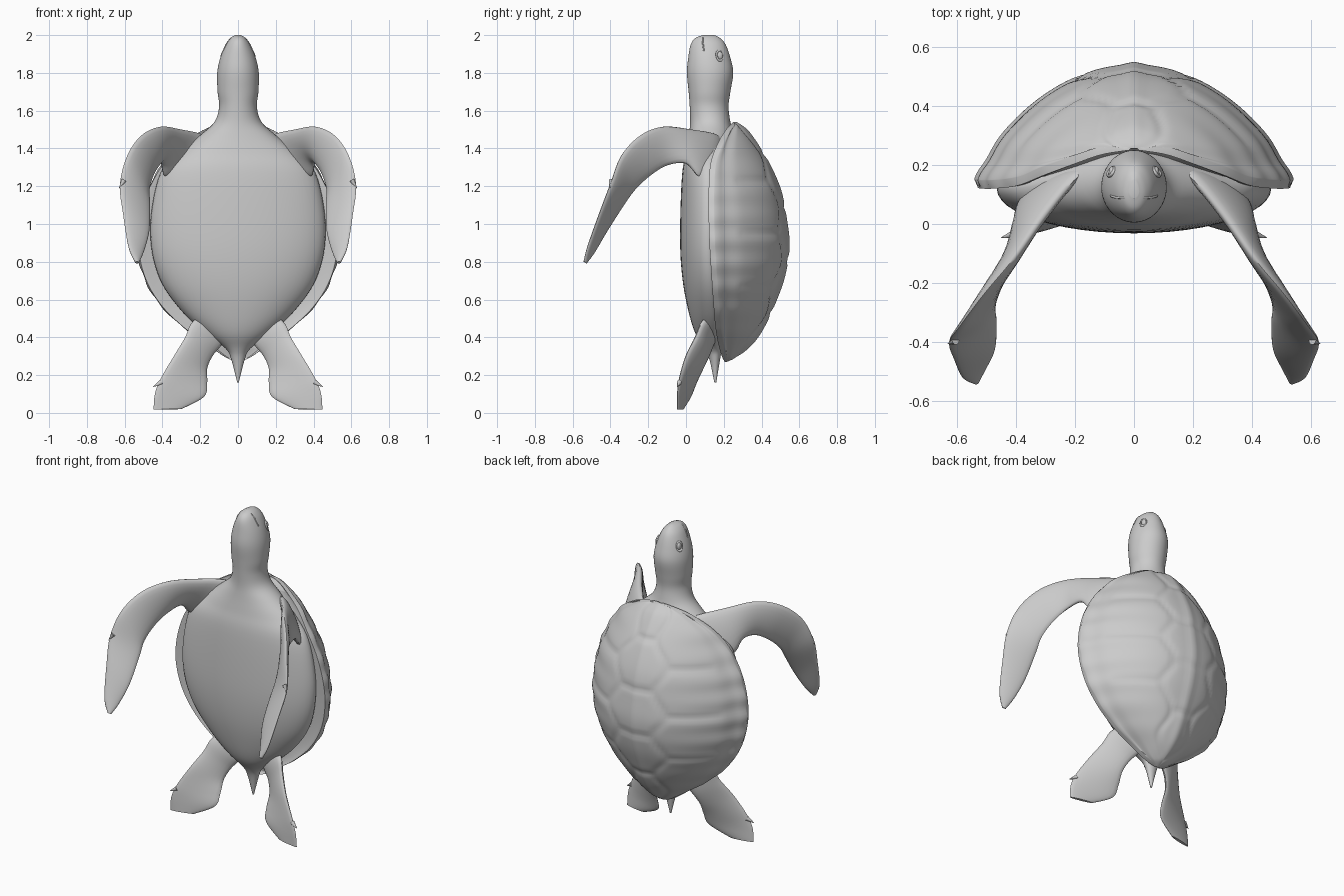
import bpy, bmesh, math
from mathutils import Vector

cube = bpy.data.objects.get("Cube")
if cube:
    bpy.data.objects.remove(cube, do_unlink=True)

grey = bpy.data.materials.new("plain grey")
grey.use_nodes = True
grey.diffuse_color = (0.6, 0.6, 0.6, 1)
grey.node_tree.nodes["Principled BSDF"].inputs["Base Color"].default_value = (0.6, 0.6, 0.6, 1)


def smooth_rows(rows, steps):
    """Catmull-Rom interpolation of every column through the given rows."""
    out = []
    last = len(rows) - 1
    for i in range(last):
        a, b = rows[max(i - 1, 0)], rows[i]
        c, d = rows[i + 1], rows[min(i + 2, last)]
        for s in range(steps):
            t = s / steps
            out.append([0.5 * (2 * q + (r - p) * t + (2 * p - 5 * q + 4 * r - v) * t * t
                               + (3 * q - p - 3 * r + v) * t ** 3)
                        for p, q, r, v in zip(a, b, c, d)])
    out.append(list(rows[last]))
    return out


def finish(name, bm, mirror=False, angle=60):
    """Turn a bmesh into a smooth, optionally mirrored, grey object."""
    bmesh.ops.recalc_face_normals(bm, faces=bm.faces)
    mesh = bpy.data.meshes.new(name)
    bm.to_mesh(mesh)
    bm.free()
    mesh.materials.append(grey)
    obj = bpy.data.objects.new(name, mesh)
    bpy.context.collection.objects.link(obj)
    bpy.ops.object.select_all(action="DESELECT")
    obj.select_set(True)
    bpy.context.view_layer.objects.active = obj
    bpy.ops.object.shade_smooth_by_angle(angle=math.radians(angle))
    if mirror:
        mod = obj.modifiers.new("Mirror", "MIRROR")
        mod.use_mirror_merge = False
    return obj


def loft(name, rings, mirror=False, angle=60):
    """Skin a list of closed rings and cap both ends."""
    bm = bmesh.new()
    loops = [[bm.verts.new(p) for p in ring] for ring in rings]
    n = len(loops[0])
    for a, b in zip(loops, loops[1:]):
        for i in range(n):
            j = (i + 1) % n
            bm.faces.new((a[i], a[j], b[j], b[i]))
    bm.faces.new(loops[0])
    bm.faces.new(loops[-1])
    return finish(name, bm, mirror, angle)


# Body: head, neck, belly and tail in one skin (z, half width, front, middle, back)
body_rows = [
    (2.0, .015, .09, .11, .15), (1.985, .04, .05, .11, .18), (1.95, .066, .025, .12, .21),
    (1.88, .094, .012, .12, .235), (1.8, .11, .005, .125, .25), (1.7, .108, .014, .12, .235),
    (1.62, .1, .02, .12, .225), (1.54, .125, .022, .13, .235), (1.47, .2, .015, .13, .25),
    (1.38, .31, 0, .13, .23), (1.27, .41, -.02, .12, .2), (1.05, .46, -.03, .12, .2),
    (.85, .455, -.03, .12, .2), (.68, .4, -.015, .13, .2), (.53, .29, .015, .14, .2),
    (.42, .17, .05, .145, .2), (.34, .065, .1, .15, .19), (.28, .035, .125, .155, .18),
    (.16, .004, .15, .155, .16),
]


def body_ring(z, w, front, mid, back, n=48):
    ring = []
    for i in range(n):
        a = math.tau * i / n
        depth = back - mid if math.cos(a) > 0 else mid - front
        ring.append((w * math.sin(a), mid + depth * math.cos(a), z))
    return ring


loft("body", [body_ring(*r) for r in smooth_rows(body_rows, 5)])

# Shell: domed back with a flared rim (z, half width, rim depth, back depth)
shell_rows = [
    (1.54, .015, .25, .265), (1.525, .11, .235, .285), (1.49, .2, .205, .325),
    (1.42, .31, .165, .375), (1.32, .4, .13, .435), (1.18, .48, .12, .495),
    (1.03, .525, .12, .525), (.88, .535, .125, .54), (.72, .5, .135, .515),
    (.58, .42, .145, .465), (.46, .3, .155, .41), (.37, .175, .17, .35),
    (.3, .075, .19, .27), (.27, .01, .205, .215),
]


def bump(d, width):
    return math.exp(-(d / width) ** 2)


def scute_groove(x, z, u, w):
    """Depth of the shallow seams between the shell plates."""
    side = .3 * w + .035 * math.cos(math.tau * (z - .95) / .28)
    depth = bump(abs(x) - side, .018)
    if abs(x) < side:
        seams = (1.37, 1.09, .81, .53)
    else:
        seams = (1.23, .95, .67)
    if abs(u) < .86:
        depth = max([depth] + [bump(z - s, .018) for s in seams])
    return .008 * depth * min(1, 4 * (1 - abs(u)))


def shell_ring(z, w, rim, back, n=72):
    lip = min(.03, (back - rim) / 2)
    scallop = 1 + .008 * math.sin(z * 50)
    ring = []
    for i in range(n + 1):
        a = math.pi * (i / n - .5)
        u = math.sin(a)
        rise = (back - rim - lip) * max(math.cos(a), 0) ** 1.6
        y = rim + lip + rise - lip * .5 * bump(abs(u) - .93, .05)
        y -= scute_groove(w * u, z, u, w)
        y += lip * .3 * bump(w * u, .03)
        ring.append((w * u * scallop, y, z))
    for u, y in ((.985, 0), (.94, .1), (.85, .6), (.5, .8)):
        ring.append((w * u, rim + lip * y, z))
    for u, y in ((.5, .8), (.85, .6), (.94, .1), (.985, 0)):
        ring.append((-w * u, rim + lip * y, z))
    return ring


loft("shell", [shell_ring(*r) for r in smooth_rows(shell_rows, 8)])


def flipper(name, rows, thick_root, thick_tip, n=20):
    """Skin a flat limb between a leading edge and a trailing edge."""
    rows = smooth_rows(rows, 6)
    lead = [Vector(r[:3]) for r in rows]
    trail = [Vector(r[3:]) for r in rows]
    mids = [(a + b) / 2 for a, b in zip(lead, trail)]
    rings = []
    last = len(rows) - 1
    for i, m in enumerate(mids):
        along = mids[min(i + 1, last)] - mids[max(i - 1, 0)]
        half = (lead[i] - trail[i]) / 2
        t = i / last
        normal = half.cross(along).normalized() * (thick_root * (1 - t) + thick_tip * t)
        rings.append([m + half * math.cos(math.tau * k / n) + normal * math.sin(math.tau * k / n)
                      for k in range(n)])
    loft(name, rings, mirror=True)


# Front flippers: reach forward and hang down
flipper("front_flippers", [
    (.12, .19, 1.43, .34, .11, 1.25), (.19, .16, 1.475, .39, .065, 1.255),
    (.3, .03, 1.5, .405, 0, 1.32), (.41, -.12, 1.515, .42, -.1, 1.31),
    (.51, -.24, 1.47, .45, -.19, 1.255), (.585, -.34, 1.365, .47, -.27, 1.18),
    (.625, -.4, 1.21, .465, -.33, 1.1), (.608, -.46, 1.05, .47, -.42, .96),
    (.58, -.52, .88, .5, -.485, .85), (.545, -.538, .8, .525, -.53, .793),
], .038, .01)

# Hind flippers: short paddles spreading out below
flipper("hind_flippers", [
    (.2, .12, .52, .06, .16, .4), (.25, .08, .47, .09, .14, .355),
    (.28, .05, .4, .135, .12, .3), (.34, 0, .3, .163, .09, .235),
    (.41, -.035, .18, .163, .055, .16), (.44, -.045, .1, .18, .025, .085),
    (.447, -.045, .018, .3, -.015, .02),
], .032, .01)


# Claws on the outer edge of each flipper
def claw(name, base, direction):
    bm = bmesh.new()
    direction = Vector(direction).normalized()
    turn = direction.to_track_quat("Z", "Y").to_matrix().to_4x4()
    turn.translation = Vector(base)
    bmesh.ops.create_cone(bm, cap_ends=True, segments=10, radius1=.014, radius2=.001,
                          depth=.05, matrix=turn)
    finish(name, bm, mirror=True)


claw("front_claws", (.617, -.4, 1.21), (.5, -.2, -.8))
claw("hind_claws", (.428, -.04, .15), (.7, -.2, -.4))

# Eyes with raised lids
bm = bmesh.new()
bmesh.ops.create_uvsphere(bm, u_segments=20, v_segments=12, radius=.02)
for v in bm.verts:
    v.co = Vector((v.co.x * .6, v.co.y, v.co.z * 1.2)) + Vector((.074, .175, 1.89))
finish("eyes", bm, mirror=True)

out = Vector((.8, .55, .25)).normalized()
side = out.cross(Vector((0, 0, 1))).normalized()
up = side.cross(out)
rings = []
for i in range(24):
    a = math.tau * i / 24
    spoke = side * math.cos(a) * .8 + up * math.sin(a) * 1.2
    rings.append([Vector((.077, .177, 1.89)) + spoke * (.022 + .006 * math.cos(b))
                  + out * .006 * math.sin(b) for b in (math.tau * k / 8 for k in range(8))])
loft("eyelids", rings + rings[:1], mirror=True)

# Mouth: a fine lip line around the beak
curve = bpy.data.curves.new("mouth", "CURVE")
curve.dimensions = "3D"
curve.bevel_depth = .004
half = [(.078, .095, 1.915), (.063, .09, 1.95), (.037, .088, 1.984)]
path = half + [(0, .09, 1.997)] + [(-x, y, z) for x, y, z in reversed(half)]
line = curve.splines.new("POLY")
line.points.add(len(path) - 1)
for point, co in zip(line.points, path):
    point.co = (*co, 1)
curve.materials.append(grey)
bpy.context.collection.objects.link(bpy.data.objects.new("mouth", curve))
